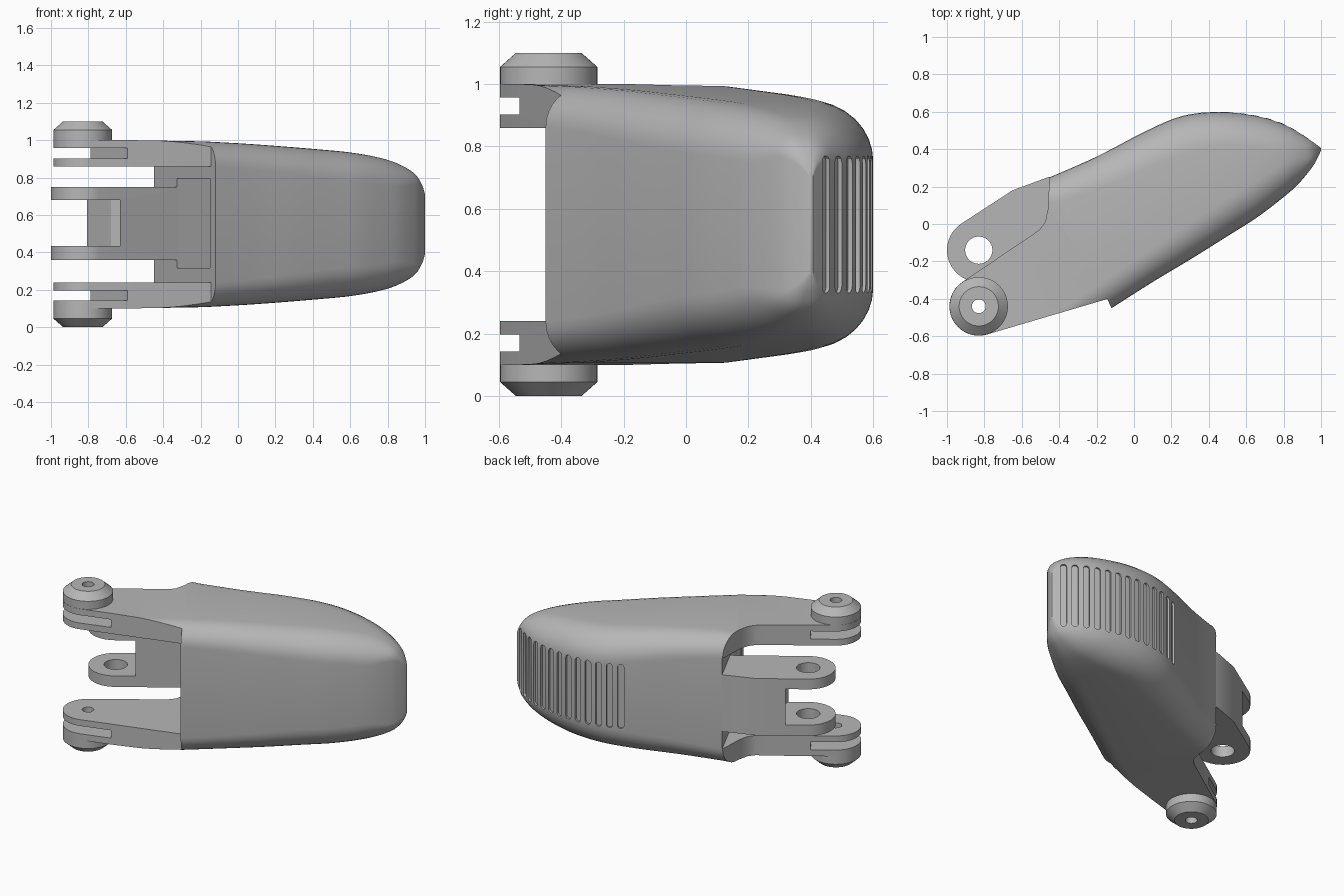
import bpy, bmesh, math
from mathutils import Vector

if "Cube" in bpy.data.objects:
    bpy.data.objects.remove(bpy.data.objects["Cube"])

MID = 0.55                      # height of the symmetry plane
GREY = (0.47, 0.47, 0.47, 1)
mat = bpy.data.materials.new("plain grey")
mat.use_nodes = True
mat.diffuse_color = GREY
mat.node_tree.nodes["Principled BSDF"].inputs["Base Color"].default_value = GREY


def finish(name, bm):
    bmesh.ops.recalc_face_normals(bm, faces=bm.faces)
    mesh = bpy.data.meshes.new(name)
    bm.to_mesh(mesh)
    bm.free()
    obj = bpy.data.objects.new(name, mesh)
    obj.data.materials.append(mat)
    bpy.context.collection.objects.link(obj)
    return obj


def loft(name, rings):
    bm = bmesh.new()
    loops = [[bm.verts.new(p) for p in ring] for ring in rings]
    for a, b in zip(loops, loops[1:]):
        for i in range(len(a)):
            j = (i + 1) % len(a)
            bm.faces.new((a[i], a[j], b[j], b[i]))
    bm.faces.new(loops[0])
    bm.faces.new(loops[-1])
    return finish(name, bm)


def prism(name, outline, z0, z1):
    return loft(name, [[(x, y, z) for x, y in outline] for z in (z0, z1)])


def arc(cx, cy, r, a0, a1, n=24):
    angles = [math.radians(a0 + (a1 - a0) * i / n) for i in range(n + 1)]
    return [(cx + r * math.cos(a), cy + r * math.sin(a)) for a in angles]


def circle(c, r, n=48):
    return arc(c[0], c[1], r, 0, 360, n)[:-1]


def select_only(obj):
    bpy.ops.object.select_all(action='DESELECT')
    obj.select_set(True)
    bpy.context.view_layer.objects.active = obj


def cut(obj, cutter, operation='DIFFERENCE'):
    mod = obj.modifiers.new("cut", 'BOOLEAN')
    mod.operation = operation
    mod.solver = 'EXACT'
    mod.object = cutter
    select_only(obj)
    bpy.ops.object.modifier_apply(modifier=mod.name)
    bpy.data.objects.remove(cutter)


def flipped_copy(obj, name):
    bm = bmesh.new()
    bm.from_mesh(obj.data)
    for v in bm.verts:
        v.co.z = 2 * MID - v.co.z
    return finish(name, bm)


def spline(rows, steps):
    """Smooth curve through rows of equal length."""
    out = []
    for i in range(len(rows) - 1):
        a, b, c, d = (rows[max(0, min(len(rows) - 1, i + k))] for k in (-1, 0, 1, 2))
        for s in range(steps):
            t = s / steps
            out.append([q + t / 2 * (r - p + t * (2 * p - 5 * q + 4 * r - w
                        + t * (3 * (q - r) + w - p)))
                        for p, q, r, w in zip(a, b, c, d)])
    return out + [list(rows[-1])]


# Main shell: front x, y, back x, y, half height, front and back corner radius
stations = [
    (-.12, -.45, -.45, .25, .443, .13, .13),
    (.10, -.31, -.20, .36, .431, .14, .15),
    (.30, -.19, .05, .49, .416, .15, .17),
    (.50, -.065, .25, .575, .40, .16, .18),
    (.65, .03, .45, .60, .385, .16, .18),
    (.77, .12, .65, .58, .362, .15, .17),
    (.87, .205, .80, .535, .33, .13, .14),
    (.95, .30, .92, .465, .275, .06, .07),
    (.985, .36, .975, .425, .215, .025, .025),
    (1.0, .395, .999, .407, .16, .005, .005)]
smooth_stations = spline(stations, 5)


def section(row):
    fx, fy, bx, by, h, rf, rb = row
    front, back = Vector((fx, fy, MID)), Vector((bx, by, MID))
    width = (back - front).length
    u = (back - front) / width
    ring = []
    for side, sz, start in ((1, 1, 0), (0, 1, 90), (0, -1, 180), (1, -1, 270)):
        r = rb if side else rf
        rw = min(r * 1.1, width * 0.48)
        cw = width - rw if side else rw
        for k in range(9):
            a = math.radians(start + k * 90 / 8)
            p = front + u * (cw + rw * math.cos(a))
            p.z = MID + sz * (h - r) + r * math.sin(a)
            ring.append(p)
    return ring


shell = loft("shell", [section(r) for r in smooth_stations])

# Grip grooves across the curved back
back = [Vector((r[2], r[3])) for r in smooth_stations]
lengths = [0]
for p, q in zip(back, back[1:]):
    lengths.append(lengths[-1] + (q - p).length)


def along_back(d):
    for i in range(len(back) - 1):
        if lengths[i + 1] >= d:
            t = (d - lengths[i]) / (lengths[i + 1] - lengths[i])
            return back[i].lerp(back[i + 1], t), (back[i + 1] - back[i]).normalized()
    return back[-1], (back[-1] - back[-2]).normalized()


GROOVES = 13
first, last = lengths[-1] - 0.93, lengths[-1] - 0.07
for g in range(GROOVES):
    p, t = along_back(first + (last - first) * g / (GROOVES - 1))
    n = Vector((-t.y, t.x))
    half, w = 0.22, 0.02
    rings = []
    for depth in (-0.015, 0.05):
        pill = arc(0, half - w, w, 0, 180, 6) + arc(0, w - half, w, 180, 360, 6)
        rings.append([(p.x + t.x * a + n.x * depth, p.y + t.y * a + n.y * depth, MID + z)
                      for a, z in pill])
    cut(shell, loft("groove_cutter", rings))

# Recess in the shell end, in front of the lug
recess = [(-.145, -.39), (-.145, .105), (-.34, -.02), (-.5, -.3)]
cut(shell, prism("recess_cutter", recess, .315, .795))

# Outer hinge arms, trimmed to the shell's rounded section, with a slot in the end
pin = (-.83, -.44)
lug_pin = (-.83, -.14)
arm_outline = (arc(*pin, .157, 285, 122) + [(-.54, -.055), (-.505, -.03), (-.475, .01),
               (-.46, .08), (-.45, .3), (-.1, .3), (-.1, -.36), (-.14, -.40)])
arm = prism("upper_arm", arm_outline, .86, 1.05)
arm_stations = [(-1.0, -.8, -1.25, -.2, .45, .005, .005),
                (-.55, -.60, -.85, .10, .45, .03, .03), stations[0]]
cut(arm, loft("arm_envelope", [section(r) for r in arm_stations]), 'INTERSECT')
slot = [(-.59, -.535), (-.79, -.22), (-.95, 0), (-1.3, -.3), (-1.1, -.9), (-.5, -.68)]
cut(arm, prism("slot_cutter", slot, .903, .957))

# Hinge bosses with a chamfered cap
boss = loft("upper_boss", [[(x, y, z) for x, y in circle(pin, r)]
                           for r, z in ((.156, .985), (.156, 1.055), (.105, 1.1))])
for part in (arm, boss):
    cut(part, prism("pin_cutter", circle(pin, .037, 24), .7, 1.3))
lower_arm = flipped_copy(arm, "lower_arm")
lower_boss = flipped_copy(boss, "lower_boss")

# Central forked lug
lug_outline = (arc(*lug_pin, .17, 302, 124)
               + [(-.65, .18), (-.46, .25), (-.30, .26), (-.22, .06)])
lug = prism("centre_lug", lug_outline, .36, .75)
fork = [(-.63, -.30), (-.63, -.13), (-.68, -.11), (-.81, .08), (-.85, .3), (-1.3, .2), (-1.2, -.5)]
cut(lug, prism("fork_cutter", fork, .435, .68))
cut(lug, prism("lug_pin_cutter", circle(lug_pin, .073, 32), 0, 1.2))

for obj in (shell, arm, lower_arm, boss, lower_boss, lug):
    select_only(obj)
    bpy.ops.object.shade_smooth_by_angle(angle=math.radians(28))
